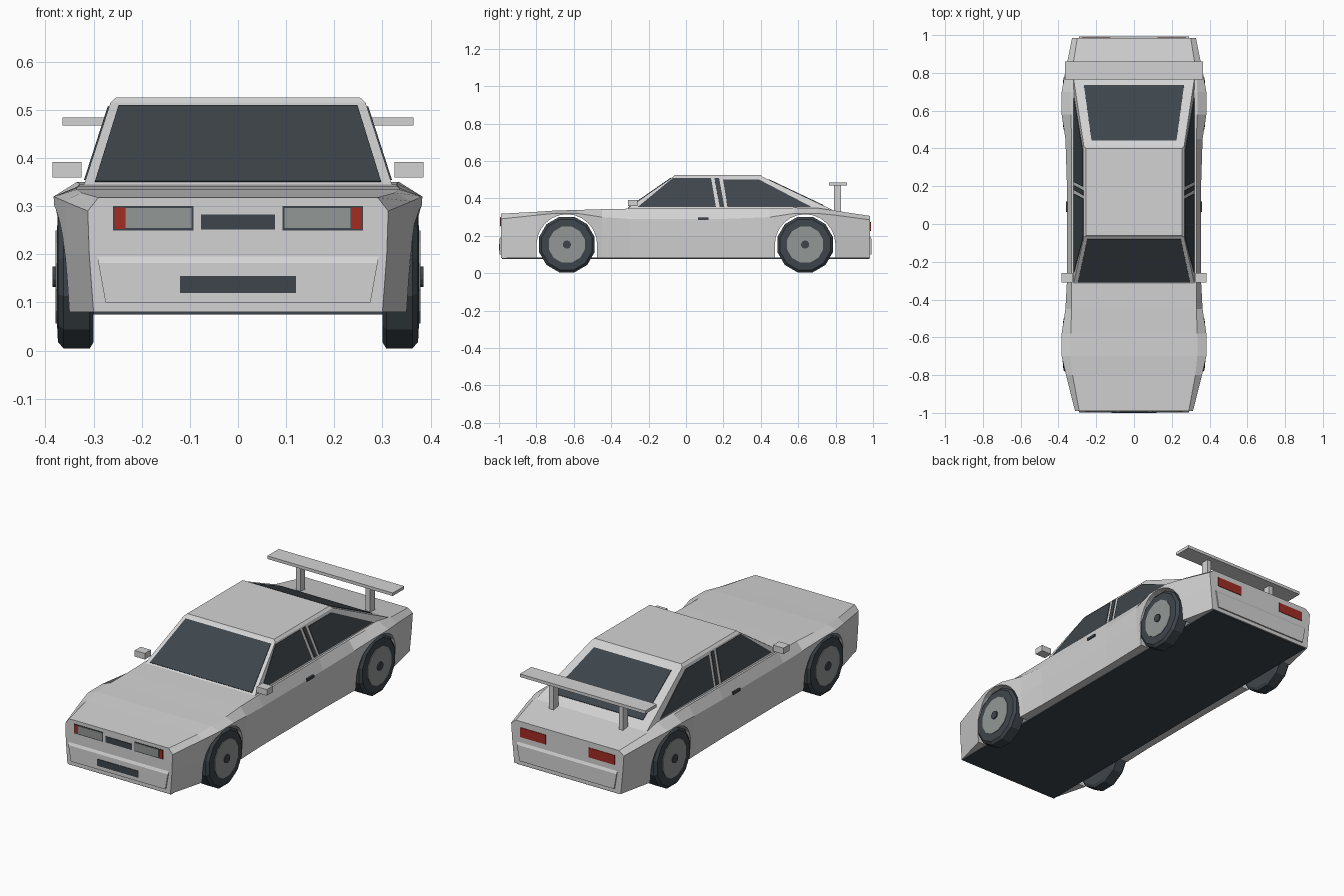
import bpy, bmesh, math
from mathutils import Vector

if "Cube" in bpy.data.objects:
    bpy.data.objects.remove(bpy.data.objects["Cube"])


def material(name, rgb):
    m = bpy.data.materials.new(name)
    m.use_nodes = True
    m.diffuse_color = (*rgb, 1)
    m.node_tree.nodes["Principled BSDF"].inputs["Base Color"].default_value = (*rgb, 1)
    return m


PAINT = material("light grey paint", (0.65, 0.65, 0.65))
DARK = material("dark slate", (0.048, 0.06, 0.07))
GREY = material("mid grey", (0.29, 0.31, 0.3))
RED = material("lamp red", (0.36, 0.025, 0.017))


def finish(name, bm, mat):
    bmesh.ops.recalc_face_normals(bm, faces=bm.faces)
    me = bpy.data.meshes.new(name)
    bm.to_mesh(me)
    bm.free()
    me.materials.append(mat)
    ob = bpy.data.objects.new(name, me)
    bpy.context.collection.objects.link(ob)
    return ob


def loft(name, rings, mat, closed=False):
    """Skin equal-length rings; cap the ends unless the loop is closed."""
    bm = bmesh.new()
    rows = [[bm.verts.new(p) for p in r] for r in rings]
    n = len(rows[0])
    pairs = list(zip(rows, rows[1:])) + ([(rows[-1], rows[0])] if closed else [])
    for a, b in pairs:
        for i in range(n):
            j = (i + 1) % n
            bm.faces.new((a[i], a[j], b[j], b[i]))
    if not closed:
        bm.faces.new(rows[0])
        bm.faces.new(rows[-1])
    return finish(name, bm, mat)


def box(name, x, y, z, mat):
    ring = [(x[0], y[0]), (x[1], y[0]), (x[1], y[1]), (x[0], y[1])]
    return loft(name, [[(*p, h) for p in ring] for h in z], mat)


def plate(name, pts, direction, mat, t=0.003):
    """Thin flat plate laid on a surface, raised towards direction."""
    pts = [Vector(p) for p in pts]
    n = (pts[1] - pts[0]).cross(pts[2] - pts[0]).normalized()
    if n.dot(Vector(direction)) < 0:
        n = -n
    return loft(name, [[p - n * t for p in pts], [p + n * t for p in pts]], mat)


def rect(name, x, z, y, facing, mat, t=0.003):
    pts = [(x[0], y, z[0]), (x[1], y, z[0]), (x[1], y, z[1]), (x[0], y, z[1])]
    return plate(name, pts, (0, facing, 0), mat, t)


SIDES = (("left", 1), ("right", -1))

# Body shell: y, shoulder x, top z, widest x, widest z, sill x
stations = [
    (-0.99, 0.29, 0.318, 0.312, 0.29, 0.30),
    (-0.80, 0.325, 0.328, 0.36, 0.31, 0.35),
    (-0.70, 0.335, 0.335, 0.383, 0.32, 0.36),
    (-0.58, 0.335, 0.338, 0.383, 0.32, 0.36),
    (-0.45, 0.33, 0.342, 0.363, 0.30, 0.35),
    (-0.30, 0.33, 0.345, 0.355, 0.29, 0.345),
    (0.20, 0.33, 0.346, 0.355, 0.29, 0.345),
    (0.45, 0.33, 0.348, 0.363, 0.30, 0.35),
    (0.58, 0.335, 0.35, 0.383, 0.32, 0.36),
    (0.70, 0.335, 0.349, 0.383, 0.32, 0.36),
    (0.80, 0.33, 0.334, 0.365, 0.31, 0.35),
    (0.985, 0.30, 0.306, 0.328, 0.285, 0.31),
]
rings = []
for y, xs, zt, w, zw, sill in stations:
    half = [(xs, zt), (w, zw), ((w + sill) / 2 + 0.003, 0.2), (sill, 0.08)]
    rings.append([(x, y, z) for x, z in half] + [(-x, y, z) for x, z in reversed(half)])
body = loft("body_shell", rings, PAINT)

# Wheel arches cut through the body
AXLES = (("front", -0.637), ("rear", 0.637))
HUB_Z = 0.153
for end, cy in AXLES:
    arc = [(cy + 0.162 * math.cos(k * math.pi / 12), HUB_Z + 0.162 * math.sin(k * math.pi / 12))
           for k in range(13)]
    arc += [(cy - 0.162, 0), (cy + 0.162, 0)]
    cutter = loft(end + "_arch_cutter", [[(x, *p) for p in arc] for x in (-0.5, 0.5)], PAINT)
    cutter.hide_render = True
    mod = body.modifiers.new("arch", "BOOLEAN")
    mod.operation, mod.solver, mod.object = "DIFFERENCE", "EXACT", cutter
    bpy.context.view_layer.objects.active = body
    bpy.ops.object.modifier_apply(modifier=mod.name)
    bpy.data.objects.remove(cutter)

box("underbody", (-0.3, 0.3), (-0.985, 0.98), (0.075, 0.084), DARK)

# Bumpers
for end, y, s in (("front", -0.985, -1), ("rear", 0.98, 1)):
    profile = [(0, 0.205, 0.293), (0.012, 0.182, 0.29), (0.012, 0.1, 0.275), (0, 0.1, 0.275)]
    loft(end + "_bumper", [[(k * w, y + s * d, z) for d, z, w in profile] for k in (-1, 1)], PAINT)

# Cabin with a bevelled roof edge
def cabin_ring(w, y0, y1, z):
    return [(-w, y0, z), (w, y0, z), (w, y1, z), (-w, y1, z)]


loft("cabin", [cabin_ring(0.323, -0.329, 0.79, 0.335), cabin_ring(0.265, -0.07, 0.41, 0.515),
               cabin_ring(0.253, -0.06, 0.40, 0.526)], PAINT)


def cabin_x(z):
    return 0.323 - 0.058 * (z - 0.335) / 0.18


def front_y(z):
    return -0.329 + 0.259 * (z - 0.335) / 0.18


def rear_y(z):
    return 0.79 - 0.38 * (z - 0.335) / 0.18


# Windscreen and rear window
for name, fy, lo, hi, zs, s in (("windscreen", front_y, 0.297, 0.248, (0.35, 0.508), -1),
                                ("rear_window", rear_y, 0.265, 0.225, (0.361, 0.5), 1)):
    a, b = zs
    plate(name, [(-lo, fy(a), a), (lo, fy(a), a), (hi, fy(b), b), (-hi, fy(b), b)], (0, s, 1), DARK)

# Side windows and door pillar strip, as (y, z) outlines
side_glass = {
    "front_side_window": [(-0.257, 0.354), (0.16, 0.354), (0.134, 0.507), (-0.072, 0.507)],
    "pillar_strip": [(0.18, 0.354), (0.205, 0.354), (0.177, 0.507), (0.152, 0.507)],
    "rear_side_window": [(0.222, 0.354), (0.67, 0.354), (0.39, 0.5), (0.198, 0.5)],
}

for side, s in SIDES:
    for name, outline in side_glass.items():
        plate(f"{side}_{name}", [(s * cabin_x(z), y, z) for y, z in outline], (s, 0, 0), DARK)
    box(side + "_mirror", (s * 0.325, s * 0.385), (-0.31, -0.26), (0.36, 0.392), PAINT)
    box(side + "_door_handle", (s * 0.34, s * 0.361), (0.063, 0.12), (0.285, 0.298), DARK)
    box(side + "_wing_strut", (s * 0.19, s * 0.215), (0.79, 0.83), (0.32, 0.47), PAINT)
    # Lamps
    rect(side + "_headlamp_frame", (s * 0.092, s * 0.26), (0.25, 0.3), -0.99, -1, DARK, 0.002)
    rect(side + "_headlamp", (s * 0.097, s * 0.234), (0.255, 0.296), -0.99, -1, GREY, 0.004)
    rect(side + "_indicator", (s * 0.235, s * 0.257), (0.253, 0.297), -0.99, -1, RED, 0.004)
    rect(side + "_tail_lamp", (s * 0.125, s * 0.275), (0.225, 0.275), 0.985, 1, RED)

rect("grille", (-0.077, 0.077), (0.252, 0.283), -0.99, -1, DARK)
rect("lower_intake", (-0.12, 0.12), (0.12, 0.155), -0.997, -1, DARK)
box("rear_wing", (-0.365, 0.365), (0.765, 0.86), (0.468, 0.484), PAINT)


# Wheels: each part is a twelve-sided turned profile of (x, radius)
def turned(name, profile, cy, s, mat):
    angles = [2 * math.pi * (k + 0.5) / 12 for k in range(12)]
    rows = [[(s * x, cy + r * math.cos(a), HUB_Z + r * math.sin(a)) for a in angles]
            for x, r in profile]
    return loft(name, rows, mat)


for end, cy in AXLES:
    for side, s in SIDES:
        tag = f"{end}_{side}_"
        turned(tag + "tyre", [(0.30, 0.14), (0.308, 0.154), (0.362, 0.154), (0.374, 0.14),
                              (0.376, 0.1)], cy, s, DARK)
        turned(tag + "rim", [(0.34, 0.1), (0.379, 0.1)], cy, s, GREY)
        turned(tag + "hub", [(0.37, 0.022), (0.385, 0.022)], cy, s, DARK)
